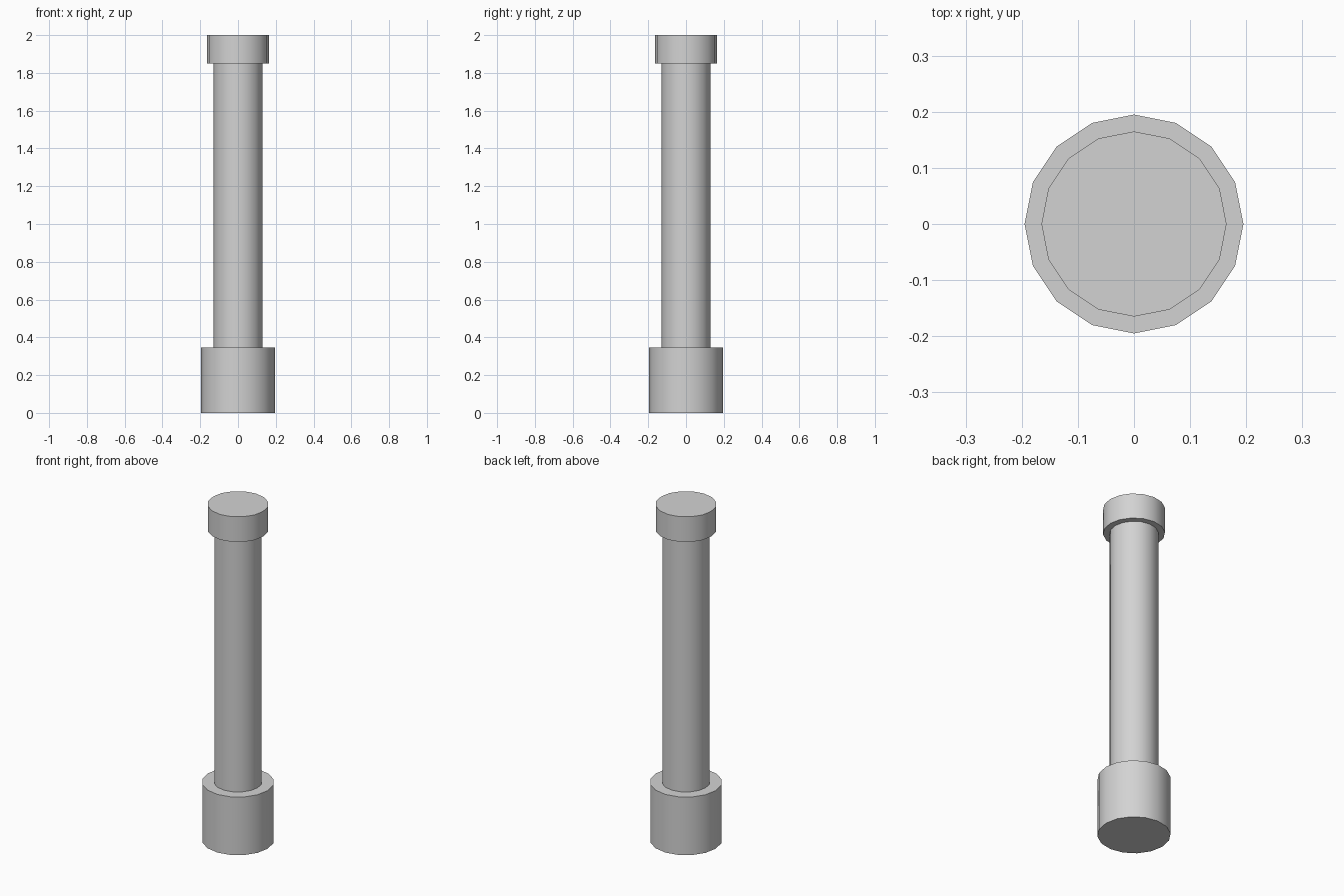
import bpy
import math

SIDES = 16

cube = bpy.data.objects.get("Cube")
if cube:
    bpy.data.objects.remove(cube, do_unlink=True)

# Single plain grey for the whole column
grey = bpy.data.materials.new("plain_grey")
grey.use_nodes = True
colour = (0.65, 0.65, 0.65, 1)
grey.diffuse_color = colour
grey.node_tree.nodes["Principled BSDF"].inputs["Base Color"].default_value = colour


def drum(name, radius, bottom, top):
    """Capped upright cylinder with smooth sides and sharp rims."""
    bpy.ops.mesh.primitive_cylinder_add(
        vertices=SIDES, radius=radius, depth=top - bottom,
        location=(0, 0, (bottom + top) / 2))
    obj = bpy.context.object
    obj.name = name
    obj.data.name = name
    obj.data.materials.append(grey)
    bpy.ops.object.shade_smooth_by_angle(angle=math.radians(40))
    return obj


# Wide foot, slender shaft and shallow cap
drum("base", 0.195, 0, 0.346)
drum("shaft", 0.13, 0.346, 1.85)
drum("capital", 0.165, 1.85, 2)
